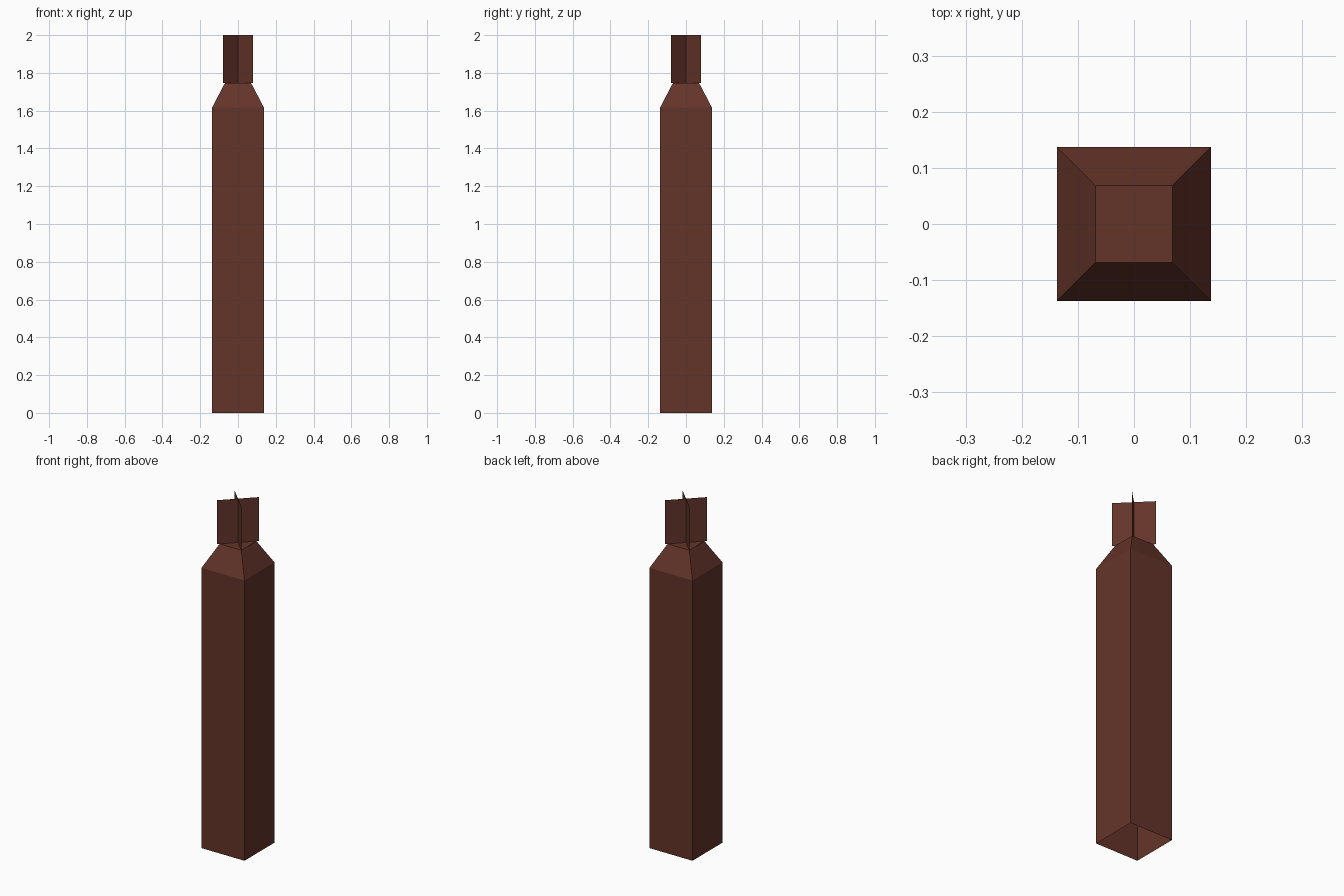
import bpy
import bmesh

cube = bpy.data.objects.get("Cube")
if cube:
    bpy.data.objects.remove(cube, do_unlink=True)

SHOULDER_Z, CAP_Z, TOP_Z = 1.617, 1.747, 2.0
POST_R, CAP_R, VANE_R = 0.137, 0.069, 0.079

wood = bpy.data.materials.new("dark_red_brown")
wood.use_nodes = True
COLOUR = (0.127, 0.034, 0.022, 1)
wood.diffuse_color = COLOUR
wood.node_tree.nodes["Principled BSDF"].inputs["Base Color"].default_value = COLOUR


def make_object(name, bm):
    mesh = bpy.data.meshes.new(name)
    bm.to_mesh(mesh)
    bm.free()
    mesh.materials.append(wood)
    obj = bpy.data.objects.new(name, mesh)
    bpy.context.collection.objects.link(obj)
    return obj


# Square post with a tapered shoulder and flat cap, open underneath
bm = bmesh.new()
rings = []
for r, z in ((POST_R, 0), (POST_R, SHOULDER_Z), (CAP_R, CAP_Z)):
    corners = ((-r, -r), (r, -r), (r, r), (-r, r))
    rings.append([bm.verts.new((x, y, z)) for x, y in corners])
for low, high in zip(rings, rings[1:]):
    for i in range(4):
        j = (i + 1) % 4
        bm.faces.new((low[i], low[j], high[j], high[i]))
bm.faces.new(rings[-1])
make_object("post", bm)

# Two thin upright sheets crossing on the diagonals above the cap
for name, side in (("top_vane_a", 1), ("top_vane_b", -1)):
    bm = bmesh.new()
    ends = ((-VANE_R, -VANE_R * side), (VANE_R, VANE_R * side))
    low = [bm.verts.new((x, y, CAP_Z)) for x, y in ends]
    high = [bm.verts.new((x, y, TOP_Z)) for x, y in ends]
    bm.faces.new((low[0], low[1], high[1], high[0]))
    make_object(name, bm)
